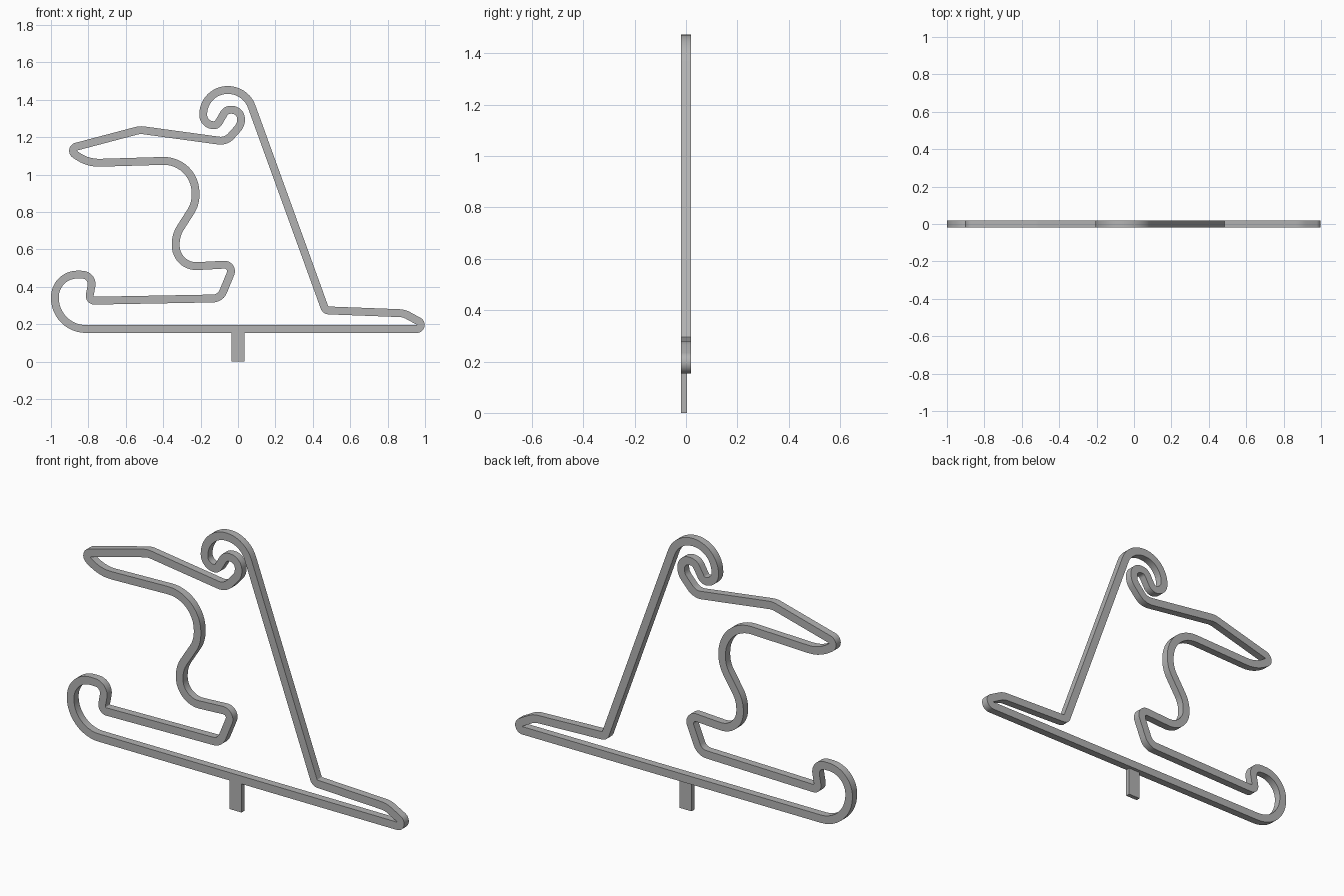
import bpy
import bmesh
import math
from mathutils import Vector

default_cube = bpy.data.objects.get("Cube")
if default_cube:
    bpy.data.objects.remove(default_cube, do_unlink=True)

HALF_WIDTH = 0.021
HALF_DEPTH = 0.02

# Corners of the band's centre line: x, z, rounding radius
CORNERS = [
    (-.979, .174, .166), (1.041, .174, .022),                       # long base
    (.888, .258, .1), (.468, .274, .025),                           # low right end
    (.041, 1.452, .134), (-.186, 1.452, .13), (-.186, 1.265, .056),  # top hook
    (-.112, 1.263, .032), (-.064, 1.346, .042), (.016, 1.346, .048),  # inner curl
    (.016, 1.265, .07), (-.064, 1.176, .075),
    (-.524, 1.239, .1), (-.914, 1.136, .023), (-.802, 1.061, .2),   # pointed arm
    (-.227, 1.078, .17), (-.227, .842, .16),                        # S bend
    (-.333, .676, .16), (-.333, .504, .11),
    (-.019, .521, .035), (-.094, .338, .06),                        # small heel
    (-.798, .325, .026), (-.773, .463, .05), (-.979, .468, .12),    # left loop
]


def make_material(name, color):
    material = bpy.data.materials.new(name)
    material.use_nodes = True
    material.diffuse_color = color
    material.node_tree.nodes["Principled BSDF"].inputs["Base Color"].default_value = color
    return material


def rounded_path(corners):
    """Return (point, left normal) pairs along a closed path with round corners."""
    path = []
    count = len(corners)
    for i, (x, z, radius) in enumerate(corners):
        corner = Vector((x, z))
        before = Vector(corners[i - 1][:2])
        after = Vector(corners[(i + 1) % count][:2])
        d_in = (corner - before).normalized()
        d_out = (after - corner).normalized()
        turn = math.atan2(d_in.x * d_out.y - d_in.y * d_out.x, d_in.dot(d_out))
        side = math.copysign(1, turn)
        start = corner - d_in * radius * math.tan(abs(turn) / 2)
        normal = Vector((-d_in.y, d_in.x))
        centre = start + normal * side * radius
        steps = max(3, math.ceil(abs(turn) / math.radians(8)))
        for k in range(steps + 1):
            angle = turn * k / steps
            c, s = math.cos(angle), math.sin(angle)
            n = Vector((normal.x * c - normal.y * s, normal.x * s + normal.y * c))
            path.append((centre - n * side * radius, n))
    return path


def finish(name, bm, material):
    bmesh.ops.recalc_face_normals(bm, faces=bm.faces[:])
    mesh = bpy.data.meshes.new(name)
    bm.to_mesh(mesh)
    bm.free()
    mesh.materials.append(material)
    obj = bpy.data.objects.new(name, mesh)
    bpy.context.collection.objects.link(obj)
    return obj


grey = make_material("grey", (0.45, 0.45, 0.45, 1))

# Closed band with a rectangular section
bm = bmesh.new()
rings = []
for point, normal in rounded_path(CORNERS):
    ring = []
    for across, depth in ((-1, -1), (1, -1), (1, 1), (-1, 1)):
        p = point + normal * across * HALF_WIDTH
        ring.append(bm.verts.new((p.x, depth * HALF_DEPTH, p.y)))
    rings.append(ring)
for i, ring in enumerate(rings):
    previous = rings[i - 1]
    for j in range(4):
        k = (j + 1) % 4
        bm.faces.new((previous[j], previous[k], ring[k], ring[j]))
band = finish("outline_band", bm, grey)

bpy.ops.object.select_all(action='DESELECT')
band.select_set(True)
bpy.context.view_layer.objects.active = band
bpy.ops.object.shade_smooth_by_angle(angle=math.radians(30))

# Thin stem below the base, flush with the front
bm = bmesh.new()
bmesh.ops.create_cube(bm, size=1)
bmesh.ops.scale(bm, vec=(0.07, 0.023, 0.155), verts=bm.verts[:])
bmesh.ops.translate(bm, vec=(0, -0.0085, 0.0775), verts=bm.verts[:])
finish("support_stem", bm, grey)
